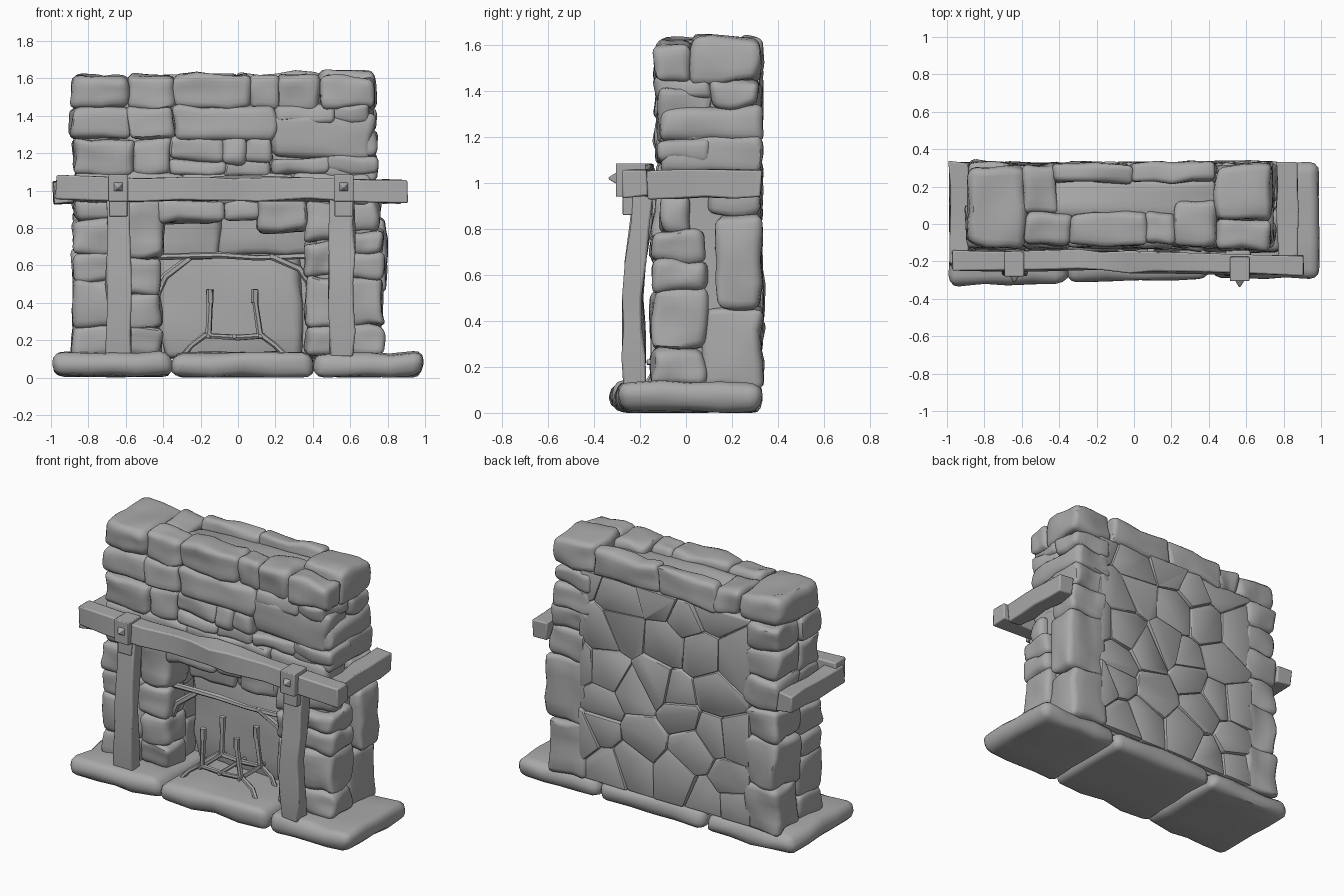
import bpy, bmesh, math, random
from mathutils import Vector, noise

random.seed(11)
cube = bpy.data.objects.get("Cube")
if cube:
    bpy.data.objects.remove(cube, do_unlink=True)

grey = bpy.data.materials.new("stone_grey")
grey.use_nodes = True
GREY = (0.4, 0.4, 0.4, 1)
grey.diffuse_color = GREY
grey.node_tree.nodes["Principled BSDF"].inputs["Base Color"].default_value = GREY


def shake(amount):
    return Vector([random.uniform(-amount, amount) for _ in range(3)])


def finish(name, bm, bevel=0.0):
    """Turn a collected bmesh into a shaded object."""
    bmesh.ops.recalc_face_normals(bm, faces=bm.faces[:])
    for f in bm.faces:
        f.smooth = True
    mesh = bpy.data.meshes.new(name)
    bm.to_mesh(mesh)
    bm.free()
    mesh.set_sharp_from_angle(angle=math.radians(38))
    mesh.materials.append(grey)
    obj = bpy.data.objects.new(name, mesh)
    bpy.context.collection.objects.link(obj)
    if bevel:
        mod = obj.modifiers.new("worn_edges", "BEVEL")
        mod.width, mod.segments, mod.limit_method = bevel, 2, "ANGLE"
    return obj


def merge(target, piece):
    """Append a finished piece to a part."""
    temp = bpy.data.meshes.new("temp")
    piece.to_mesh(temp)
    piece.free()
    target.from_mesh(temp)
    bpy.data.meshes.remove(temp)


def box(bm, xr, yr, zr):
    lo, hi = Vector((xr[0], yr[0], zr[0])), Vector((xr[1], yr[1], zr[1]))
    verts = bmesh.ops.create_cube(bm, size=1)["verts"]
    for v in verts:
        v.co = (lo + hi) / 2 + v.co * (hi - lo)
    return verts


def stone(bm, xr, yr, zr, rough=0.024, rounding=0.035, share=0.3, swell=0.006):
    """A worn block: rounded edges, skewed corners, gently warped faces."""
    piece = bmesh.new()
    lo = [r[0] - swell for r in (xr, yr, zr)]
    hi = [r[1] + swell for r in (xr, yr, zr)]
    for v in box(piece, *zip(lo, hi)):
        v.co += shake(rough * 0.4)
    small = min(h - l for l, h in zip(lo, hi))
    bmesh.ops.bevel(piece, geom=piece.edges[:], offset=min(rounding, small * share),
                    segments=3, profile=0.5, affect="EDGES", clamp_overlap=True)
    long_edges = [e for e in piece.edges if e.calc_length() > 0.06]
    bmesh.ops.subdivide_edges(piece, edges=long_edges, cuts=3, use_grid_fill=True)
    field = shake(50)
    for v in piece.verts:
        v.co += noise.noise_vector(v.co * 7 + field) * rough
    merge(bm, piece)


def course(bm, zr, xs, yr):
    for pair in zip(xs, xs[1:]):
        stone(bm, pair, yr, zr)


def column(bm, xr, yr, zs):
    for pair in zip(zs, zs[1:]):
        stone(bm, xr, yr, pair)


def loft(bm, points, u, v, sides=4, wobble=0.0, steps=1):
    """Sweep a section with half extents u and v along points."""
    points, u, v = [Vector(p) for p in points], Vector(u), Vector(v)
    path = [a.lerp(b, i / steps) for a, b in zip(points, points[1:]) for i in range(steps)]
    path.append(points[-1])
    grow = math.sqrt(2) if sides == 4 else 1
    rings = []
    for p in path:
        angles = [math.tau * (k + 0.5) / sides for k in range(sides)]
        rings.append([bm.verts.new(p + (u * math.cos(a) + v * math.sin(a)) * grow + shake(wobble))
                      for a in angles])
    for r, s in zip(rings, rings[1:]):
        for k in range(sides):
            j = (k + 1) % sides
            bm.faces.new((r[k], r[j], s[j], s[k]))
    bm.faces.new(rings[0])
    bm.faces.new(rings[-1])


def rod(bm, points, radius):
    along = (Vector(points[-1]) - Vector(points[0])).normalized()
    u = along.orthogonal().normalized()
    loft(bm, points, u * radius, along.cross(u) * radius, 6, radius * 0.15)


# Hearth slabs
bm = bmesh.new()
for xr, front in (((-0.98, -0.36), -0.32), ((-0.35, 0.4), -0.295), ((0.41, 0.985), -0.28)):
    stone(bm, xr, (front, 0.32), (0.01, 0.125), 0.018, 0.055, 0.42)
for v in bm.verts:
    v.co.z = max(v.co.z, 0)
finish("hearth_slabs", bm)

# Mortar core behind the stones
bm = bmesh.new()
box(bm, (-0.83, 0.68), (-0.07, 0.27), (0.93, 1.5))
box(bm, (-0.82, -0.5), (-0.09, 0.28), (0.1, 1))
box(bm, (0.42, 0.71), (-0.09, 0.28), (0.1, 1))
box(bm, (-0.6, 0.6), (0.19, 0.28), (0.1, 1))
finish("wall_core", bm)

# Firebox back and throat
bm = bmesh.new()
stone(bm, (-0.4, 0.33), (0.14, 0.24), (0.1, 0.68), 0.03)
stone(bm, (-0.45, -0.1), (0.1, 0.24), (0.64, 0.95))
stone(bm, (-0.1, 0.38), (0.12, 0.24), (0.66, 0.95))
finish("firebox_back", bm)

# Upper front courses
FRONT = (-0.12, 0.1)
bm = bmesh.new()
course(bm, (0.93, 1.09), (-0.87, -0.3, 0.3, 0.71), FRONT)
course(bm, (1.09, 1.27), (-0.87, -0.56, -0.37), FRONT)
course(bm, (1.16, 1.28), (-0.36, -0.08), FRONT)
course(bm, (1.08, 1.16), (-0.36, -0.08, 0.18), FRONT)
course(bm, (1.15, 1.28), (-0.07, 0.04, 0.18), FRONT)
course(bm, (1.09, 1.18), (0.18, 0.48, 0.74), FRONT)
course(bm, (1.18, 1.4), (0.18, 0.71), FRONT)
course(bm, (1.28, 1.44), (-0.88, -0.58, -0.34, 0.2), FRONT)
course(bm, (1.37, 1.45), (0.2, 0.5, 0.71), FRONT)
finish("upper_front_stones", bm)

# Cap stones around the top
bm = bmesh.new()
CAP = (1.44, 1.61)
stone(bm, (-0.88, -0.58), (-0.12, 0.3), CAP, rounding=0.05)
course(bm, CAP, (-0.58, -0.34, 0.07, 0.22), (-0.11, 0.06))
course(bm, CAP, (0.22, 0.44), (-0.1, 0.12))
course(bm, CAP, (0.44, 0.73), (-0.13, 0.02))
course(bm, (1.44, 1.63), (0.44, 0.73), (0.02, 0.31))
course(bm, CAP, (-0.58, -0.42), (0.06, 0.31))
course(bm, (1.45, 1.62), (-0.42, -0.02, 0.44), (0.23, 0.32))
course(bm, (1.4, 1.56), (-0.43, 0.45), (0.04, 0.24))
finish("cap_stones", bm)

# Side pillars and rear corners
bm = bmesh.new()
column(bm, (0.52, 0.77), (-0.14, 0.08), (0.12, 0.28, 0.53, 0.66, 0.78))
stone(bm, (0.52, 0.74), (-0.11, 0.01), (0.78, 0.94))
column(bm, (0.36, 0.54), (-0.13, 0.06), (0.12, 0.27, 0.54, 0.73, 0.94))
column(bm, (0.38, 0.54), (0.06, 0.2), (0.12, 0.4, 0.62, 0.94))
stone(bm, (0.5, 0.76), (0.08, 0.32), (0.12, 0.46))
stone(bm, (0.5, 0.79), (0.14, 0.32), (0.46, 0.86))
stone(bm, (0.5, 0.75), (0.1, 0.32), (0.86, 1.05))
column(bm, (0.46, 0.73), (-0.1, 0.32), (1.05, 1.19, 1.33))
stone(bm, (0.46, 0.73), (0.11, 0.32), (1.33, 1.44))
finish("right_pillar_stones", bm)
bm = bmesh.new()
column(bm, (-0.87, -0.6), (-0.14, 0.08), (0.12, 0.27, 0.52, 0.66, 0.84, 0.95))
column(bm, (-0.62, -0.42), (-0.13, 0.06), (0.12, 0.27, 0.45, 0.64, 0.94))
column(bm, (-0.6, -0.43), (0.06, 0.2), (0.12, 0.36, 0.6, 0.94))
column(bm, (-0.87, -0.64), (0.08, 0.32), (0.12, 0.4, 0.7, 0.9, 1.1, 1.28, 1.44))
finish("left_pillar_stones", bm)

# Lintel stones over the opening
bm = bmesh.new()
stone(bm, (-0.52, -0.4), (-0.13, 0.08), (0.68, 0.9))
stone(bm, (-0.43, -0.07), (-0.14, 0.08), (0.84, 0.95))
stone(bm, (-0.07, 0.12), (-0.12, 0.08), (0.85, 0.95))
stone(bm, (0.11, 0.37), (-0.14, 0.08), (0.79, 0.95))
finish("lintel_stones", bm)

# Irregular rear wall: each stone is the region nearest its seed
bm = bmesh.new()
COLS, ROWS = 5, 6
seeds = [Vector((-0.61 + (c + 0.5 * (r % 2)) * 0.26, 0, 0.22 + r * 0.23)) for c in range(COLS) for r in range(ROWS)]
for s in seeds:
    s += Vector((random.uniform(-0.1, 0.1), 0, random.uniform(-0.09, 0.09)))
for s in seeds:
    cell = bmesh.new()
    out = 0.325 + random.uniform(-0.012, 0.01)
    corners = ((-0.68, 0.12), (0.54, 0.12), (0.54, 1.46), (-0.68, 1.46))
    cell.faces.new([cell.verts.new((x, out, z)) for x, z in corners])
    for other in seeds:
        if other is not s:
            bmesh.ops.bisect_plane(cell, geom=cell.verts[:] + cell.edges[:] + cell.faces[:],
                                   plane_co=(s + other) / 2, plane_no=other - s, clear_outer=True)
    if not cell.faces:
        cell.free()
        continue
    rim = list(cell.verts)
    new = bmesh.ops.extrude_face_region(cell, geom=cell.faces[:], use_keep_orig=True)["geom"]
    for v in new:
        if isinstance(v, bmesh.types.BMVert):
            v.co.y -= 0.12
    for v in rim:
        v.co.y += random.uniform(-0.014, 0.008)
    bmesh.ops.recalc_face_normals(cell, faces=cell.faces[:])
    bmesh.ops.bevel(cell, geom=cell.edges[:], offset=0.014, segments=2, profile=0.5,
                    affect="EDGES", clamp_overlap=True)
    merge(bm, cell)
finish("rear_wall_stones", bm)

# Timber posts, bowed forward at the foot
for side, x in (("right", 0.555), ("left", -0.64)):
    bm = bmesh.new()
    loft(bm, [(x, -0.225, 0.11), (x, -0.23, 0.5), (x, -0.185, 0.97)],
         (0.065, 0, 0), (0, 0.045, 0), wobble=0.01, steps=3)
    finish(side + "_post", bm, 0.01)

# Mantel beam and side beams
bm = bmesh.new()
loft(bm, [(-0.98, -0.19, 1.01), (-0.3, -0.195, 1), (0.1, -0.2, 1.015), (0.91, -0.23, 0.995)],
     (0, 0.055, 0), (0, 0, 0.062), wobble=0.013, steps=3)
finish("mantel_beam", bm, 0.008)
for side, x, front in (("right", 0.82, -0.17), ("left", -0.935, -0.22)):
    bm = bmesh.new()
    loft(bm, [(x, front, 0.99), (x, 0.33, 0.995)], (0.052, 0, 0), (0, 0, 0.058),
         wobble=0.01, steps=4)
    finish(side + "_side_beam", bm, 0.008)

# Straps with pointed studs
for side, x, y in (("left", -0.64, -0.22), ("right", 0.565, -0.245)):
    bm = bmesh.new()
    box(bm, (x - 0.052, x + 0.052), (y - 0.06, y + 0.07), (0.94, 1.085))
    box(bm, (x - 0.048, x + 0.048), (y - 0.03, y + 0.05), (0.86, 0.95))
    stud = bmesh.ops.create_cone(bm, segments=4, radius1=0.035, radius2=0, depth=0.04)["verts"]
    for v in stud:
        a, b, h = v.co
        v.co = Vector((x + (a - b) * 0.7, y - 0.078 - h, 1.02 + (a + b) * 0.7))
    finish(side + "_strap", bm, 0.005)

# Hanging rail with forked braces
bm = bmesh.new()
rod(bm, [(-0.45, -0.05, 0.645), (-0.1, -0.06, 0.655), (0.1, -0.05, 0.64), (0.38, -0.05, 0.65)], 0.017)
rod(bm, [(-0.43, -0.05, 0.45), (-0.39, -0.06, 0.54), (-0.26, -0.05, 0.64)], 0.018)
rod(bm, [(0.38, -0.05, 0.5), (0.33, -0.06, 0.58), (0.17, -0.05, 0.65)], 0.018)
finish("hanging_rail", bm)

# Fire grate
bm = bmesh.new()
for y in (-0.14, 0.06):
    rod(bm, [(-0.29, y - 0.03, 0.12), (-0.25, y, 0.17), (-0.17, y, 0.23)], 0.015)
    rod(bm, [(0.25, y - 0.03, 0.12), (0.2, y, 0.17), (0.12, y, 0.23)], 0.015)
    rod(bm, [(-0.18, y, 0.225), (0, y, 0.215), (0.14, y, 0.225)], 0.015)
    for x, lean in ((-0.16, 0.01), (0.12, -0.03)):
        rod(bm, [(x, y, 0.21), (x + lean, y, 0.42)], 0.016)
        rod(bm, [(x + lean, y, 0.4), (x + lean, y, 0.47)], 0.02)
for x in (-0.16, -0.02, 0.12):
    rod(bm, [(x, -0.17, 0.22), (x, 0.1, 0.22)], 0.012)
finish("fire_grate", bm)
